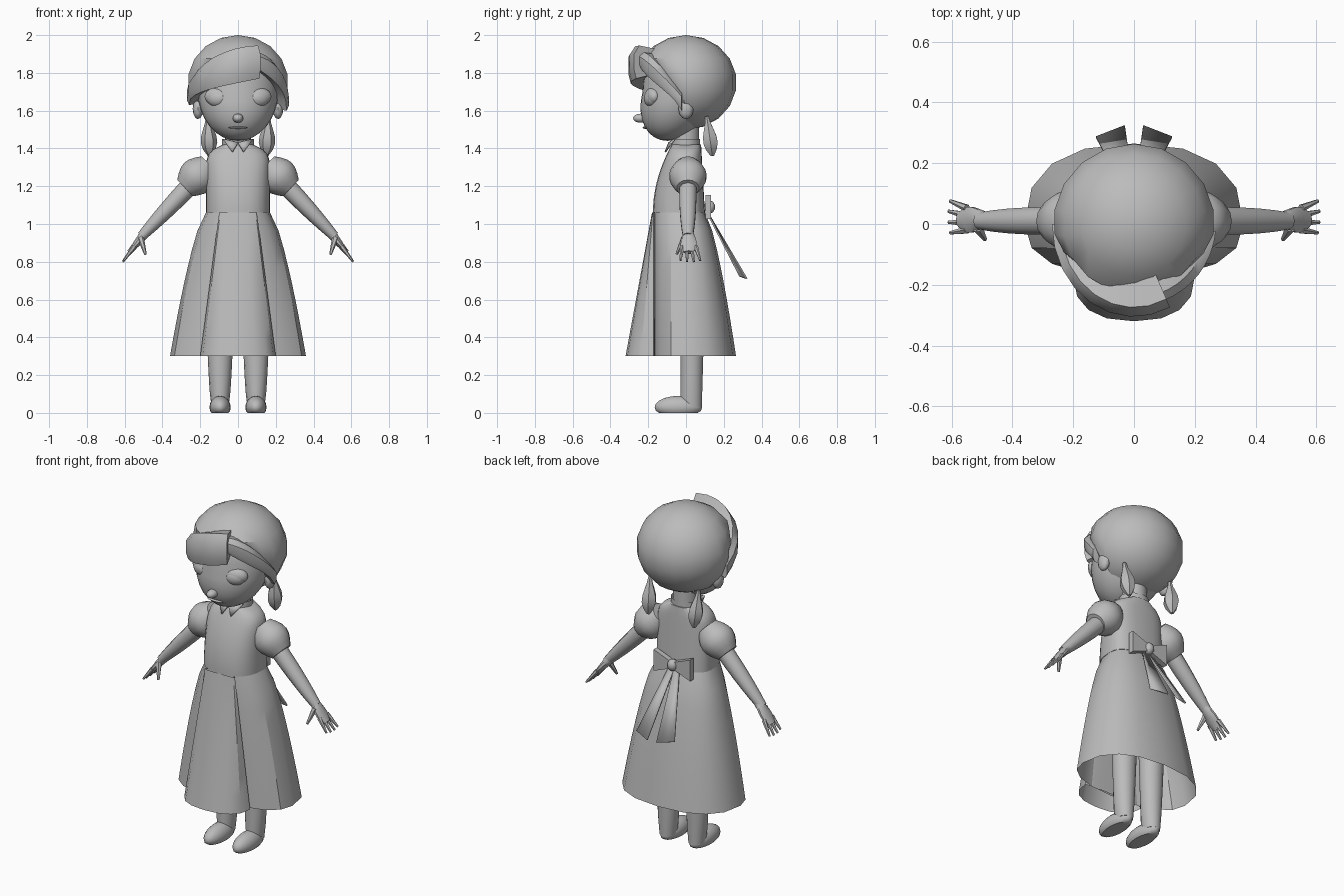
import bpy, bmesh
from math import sin, cos, pi, tau, radians, copysign
from mathutils import Vector

if "Cube" in bpy.data.objects:
    bpy.data.objects.remove(bpy.data.objects["Cube"])

grey = bpy.data.materials.new("plain_grey")
grey.use_nodes = True
grey.diffuse_color = (.5, .5, .5, 1)
grey.node_tree.nodes["Principled BSDF"].inputs["Base Color"].default_value = grey.diffuse_color


def finish(name, bm, sharp_angle=40):
    bmesh.ops.recalc_face_normals(bm, faces=bm.faces)
    mesh = bpy.data.meshes.new(name)
    bm.to_mesh(mesh)
    bm.free()
    mesh.materials.append(grey)
    part = bpy.data.objects.new(name, mesh)
    bpy.context.collection.objects.link(part)
    bpy.ops.object.select_all(action="DESELECT")
    bpy.context.view_layer.objects.active = part
    part.select_set(True)
    bpy.ops.object.shade_smooth_by_angle(angle=radians(sharp_angle))
    return part


def loft(name, rings, caps=True, sharp_angle=40):
    bm = bmesh.new()
    loops = [[bm.verts.new(point) for point in ring] for ring in rings]
    for lower, upper in zip(loops, loops[1:]):
        for i in range(len(lower)):
            bm.faces.new((lower[i - 1], lower[i], upper[i], upper[i - 1]))
    if caps:
        bm.faces.new(loops[0])
        bm.faces.new(loops[-1])
    return finish(name, bm, sharp_angle)


def oval(sides, power=2, turn=0):
    """Unit superellipse, squarer as the power grows."""
    def bend(value):
        return copysign(abs(value) ** (2 / power), value)
    angles = [tau * i / sides + turn for i in range(sides)]
    return [(bend(cos(a)), bend(sin(a))) for a in angles]


def stack(name, bottom, top, shape, steps=8, sides=16, power=2, middle=0, center=0,
          caps=True, sharp_angle=40):
    """Upright form; shape(t) gives half width, front y and back y."""
    rings = []
    for k in range(steps + 1):
        t = k / steps
        width, front, back = shape(t)
        rings.append([(center + width * c,
                       middle + s * ((back - middle) if s > 0 else (middle - front)),
                       bottom + (top - bottom) * t) for c, s in oval(sides, power)])
    return loft(name, rings, caps, sharp_angle)


def tube(name, start, end, radius, steps=6, sides=10):
    """Straight limb; radius(t) gives the radii along y and across."""
    start, end = Vector(start), Vector(end)
    axis = (end - start).normalized()
    u = Vector((0, 1, 0))
    u = (u - axis * u.dot(axis)).normalized()
    v = axis.cross(u)
    rings = []
    for k in range(steps + 1):
        t = k / steps
        deep, wide = radius(t)
        rings.append([start.lerp(end, t) + u * deep * c + v * wide * s
                      for c, s in oval(sides, turn=pi / sides)])
    return loft(name, rings)


def ball(name, center, size, reshape=None, spin=0, segments=20):
    bm = bmesh.new()
    bmesh.ops.create_uvsphere(bm, u_segments=segments, v_segments=segments // 2, radius=1)
    for vert in bm.verts:
        vert.co = Vector(center) + Vector(a * b for a, b in zip(vert.co, size))
        if reshape:
            reshape(vert.co)
    part = finish(name, bm)
    if spin:
        pivot = Vector(center)
        part.rotation_euler.z = spin
        turned = pivot.copy()
        turned.rotate(part.rotation_euler)
        part.location = pivot - turned
    return part


def plate(name, corners):
    bm = bmesh.new()
    bm.faces.new([bm.verts.new(corner) for corner in corners])
    part = finish(name, bm)
    shell = part.modifiers.new("thickness", "SOLIDIFY")
    shell.thickness, shell.offset = .008, 0
    return part


def hair_band(name, start, end, depth, low, rise, drop):
    """Lock of hair wrapped around the forehead between two angles."""
    rings, steps = [], 8
    for k in range(steps + 1):
        t = k / steps
        a = radians(start + (end - start) * t)
        x, y = .27 * cos(a), depth * sin(a)
        top = low + .1 + rise * sin(t * pi / 2)
        bottom = low + drop * t ** .7
        section = ((.6, .9), (.9, 1), (1, .75), (1, .25), (.96, 0), (.7, .1))
        rings.append([(x * out, y * out, bottom + (top - bottom) * up) for out, up in section])
    return loft(name, rings)


# Head with the jaw pushed forward
def push_jaw(co):
    co.y -= .26 * max(0, 1.7 - co.z)


ball("head", (0, -.03, 1.7), (.212, .2, .26), push_jaw, segments=32)
ball("nose", (0, -.24, 1.56), (.028, .04, .024))
ball("mouth", (0, -.215, 1.51), (.05, .015, .006))
stack("neck", 1.36, 1.52, lambda t: (.07, -.07, .07), steps=1)


# Hair cap drawn back from the face below the hairline
def open_face(co):
    if co.y < 0:
        co.y *= min(1, max(0, (co.z - 1.58) / .3))


ball("hair_cap", (0, 0, 1.75), (.27, .268, .25), open_face, segments=18)
hair_band("swept_fringe", 180, 296, .305, 1.63, .215, .14)
hair_band("side_fringe", 355, 290, .27, 1.6, .21, .23)

# Dress bodice, collar, skirt and front panel
stack("bodice", 1.06, 1.42, lambda t: (.17 - .09 * t ** 12, .1 * t * t - .175, .1 - .02 * t),
      steps=14, sides=24, power=2.6)
stack("collar_band", 1.4, 1.45, lambda t: (.085, -.08, .075), steps=1, caps=False)


def flare(t):
    return (1 - t) ** .7


stack("skirt", .3, 1.06,
      lambda t: (.17 + .19 * flare(t), -.175, .1 + .165 * flare(t)),
      power=2.4, caps=False, sharp_angle=30)
stack("front_panel", .3, 1.06, lambda t: (.2 - .1 * t, .14 * t - .32, -.16),
      power=2.4, middle=-.172, caps=False, sharp_angle=30)

# Bow knot at the back
ball("bow_knot", (0, .125, 1.09), (.03, .03, .035), segments=10)


def flatten_sole(co):
    co.z = max(0, co.z)


# Paired parts
for s, side in ((1, "left"), (-1, "right")):
    # Face
    ball(side + "_eye", (.11 * s, -.185, 1.665), (.058, .036, .045), spin=.32 * s)
    ball(side + "_eyelid", (.114 * s, -.18, 1.675), (.066, .036, .046), spin=.32 * s)
    ball(side + "_ear", (.212 * s, 0, 1.61), (.028, .04, .055), segments=12)

    # Pigtail
    def spindle(t):
        return (.01 + .034 * sin(pi * t ** 1.5),) * 2
    tube(side + "_pigtail", (.16 * s, .11, 1.57), (.15 * s, .14, 1.36), spindle, sides=6)
    plate(side + "_collar_flap", [(0, -.09, 1.43), (.08 * s, -.06, 1.45), (.03 * s, -.11, 1.38)])

    # Puffed sleeve, arm and hand
    def puff(t):
        return (.06 + .04 * sin(pi * t),) * 2
    tube(side + "_sleeve", (.15 * s, .01, 1.315), (.28 * s, .01, 1.19), puff, sides=14)
    tube(side + "_arm", (.22 * s, .01, 1.24), (.51 * s, .01, .935),
         lambda t: (.048 - .02 * t ** 3, .05 - .024 * t ** 2))
    tube(side + "_palm", (.48 * s, .014, .965), (.575 * s, .014, .85),
         lambda t: (.025 + .02 * sin(pi * t ** 1.5), .02 + .006 * cos(pi * t)))
    for finger in range(4):
        y = .024 * finger - .02
        reach = .9 + .1 * sin(finger)
        base = Vector((.55 * s, y, .88))
        tube(side + "_finger", base, base + Vector((.06 * s, y / 2, -.08)) * reach,
             lambda t: (.013 - .007 * t,) * 2, steps=2, sides=6)
    tube(side + "_thumb", (.515 * s, -.01, .925), (.49 * s, -.05, .84),
         lambda t: (.018 - .011 * t,) * 2, steps=2, sides=6)

    # Leg and shoe
    stack(side + "_leg", .03, .7, lambda t: (.045 + .035 * t ** .6, -.03, .085 + .02 * t),
          sides=14, middle=.03, center=.095 * s)
    ball(side + "_shoe", (.095 * s, -.04, .03), (.056, .126, .06), flatten_sole)

    # Bow loop and hanging ribbon
    tube(side + "_bow_loop", (.01 * s, .118, 1.09), (.12 * s, .118, 1.09),
         lambda t: (.022, .03 + .06 * t), steps=1, sides=4)
    plate(side + "_ribbon", [(0, .115, 1.06), (.035 * s, .112, 1.06),
                             (.125 * s, .285, .725), (.03 * s, .322, .71)])
